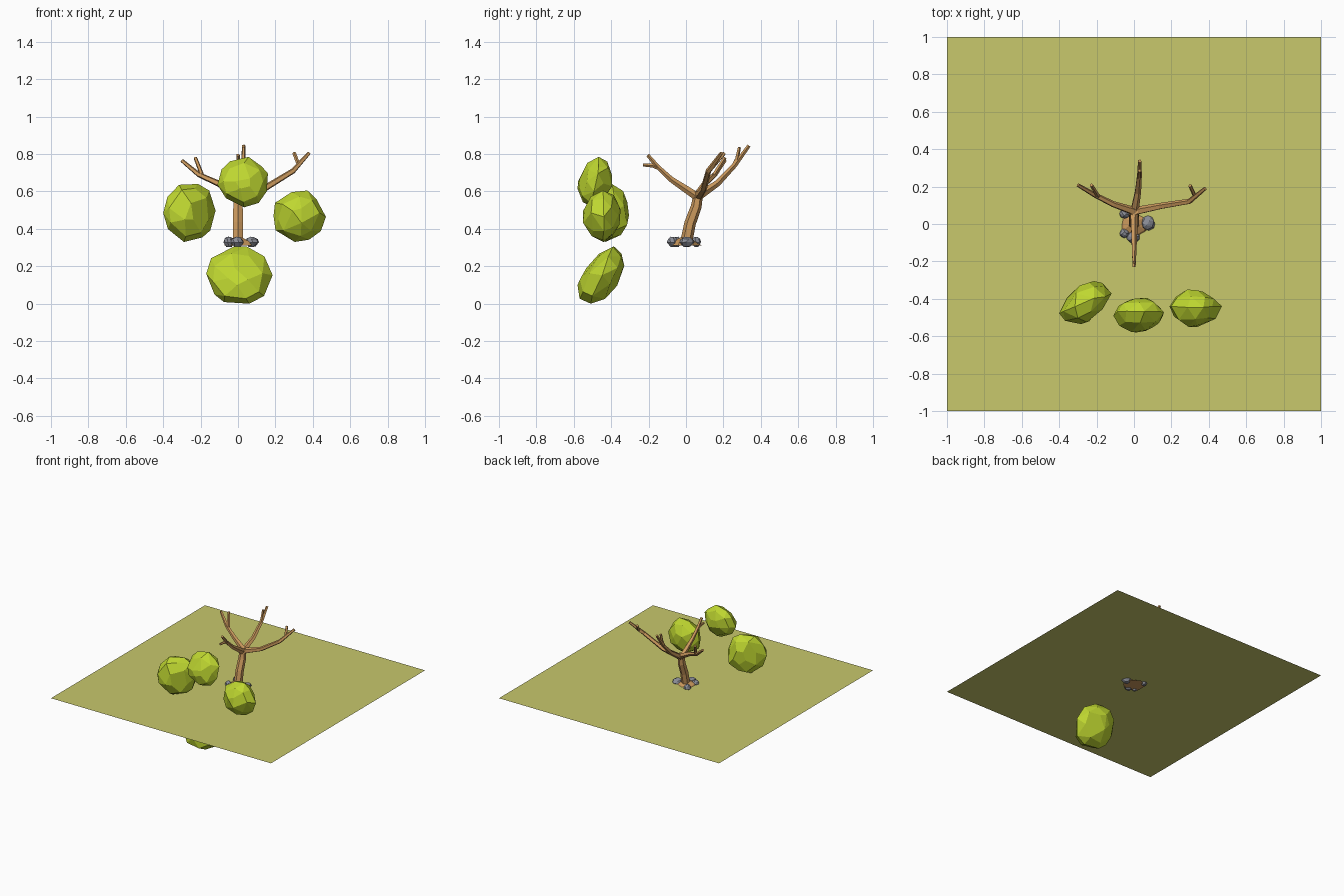
import bpy, bmesh, math, random
from mathutils import Vector

if "Cube" in bpy.data.objects:
    bpy.data.objects.remove(bpy.data.objects["Cube"])

random.seed(4)


def material(name, rgb):
    m = bpy.data.materials.new(name)
    m.diffuse_color = (*rgb, 1)
    m.use_nodes = True
    m.node_tree.nodes["Principled BSDF"].inputs["Base Color"].default_value = m.diffuse_color
    return m


LEAF = material("leaf", (0.52, 0.68, 0.03))
WOOD = material("wood", (0.60, 0.32, 0.11))
STONE = material("stone", (0.25, 0.26, 0.30))
GRASS = material("grass", (0.58, 0.58, 0.15))


def finish(bm, name, mat):
    bmesh.ops.recalc_face_normals(bm, faces=bm.faces)
    me = bpy.data.meshes.new(name)
    bm.to_mesh(me)
    bm.free()
    me.materials.append(mat)
    ob = bpy.data.objects.new(name, me)
    bpy.context.collection.objects.link(ob)
    return ob


def blob(name, lo, hi, mat, rings, axis=1, shear_z=0, shear_x=0, jitter=0.1):
    """Faceted hull of jittered rings, fitted exactly to a bounding box."""
    bm = bmesh.new()
    pts = []
    for h, r, n in rings:
        turn = random.random() * 6.28
        for i in range(n):
            a = turn + math.tau * i / n + random.uniform(-.15, .15)
            rr = r * random.uniform(1 - jitter, 1)
            d = h + random.uniform(-jitter, jitter)
            u, v = rr * math.cos(a), rr * math.sin(a)
            p = Vector((u, d, v)) if axis == 1 else Vector((u, v, d))
            p.y += shear_z * p.z + shear_x * p.x
            pts.append(p)
    mn = [min(p[k] for p in pts) for k in range(3)]
    mx = [max(p[k] for p in pts) for k in range(3)]
    for p in pts:
        bm.verts.new([lo[k] + (p[k] - mn[k]) / (mx[k] - mn[k]) * (hi[k] - lo[k])
                      for k in range(3)])
    res = bmesh.ops.convex_hull(bm, input=bm.verts)
    junk = [v for v in bm.verts if not v.link_faces]
    bmesh.ops.delete(bm, geom=junk, context='VERTS')
    bmesh.ops.dissolve_limit(bm, angle_limit=math.radians(12),
                             verts=bm.verts, edges=bm.edges)
    return finish(bm, name, mat)


def tube(bm, path, sides=5):
    """Tapered low-poly limb along (x, y, z, radius) points."""
    pts = [Vector(p[:3]) for p in path]
    loops = []
    for i, p in enumerate(pts):
        t = (pts[min(i + 1, len(pts) - 1)] - pts[max(i - 1, 0)]).normalized()
        ref = Vector((0, 1, 0)) if abs(t.y) < 0.8 else Vector((1, 0, 0))
        if i == 0:
            base = ref
        u = (base - t * base.dot(t)).normalized()
        base = u
        w = t.cross(u)
        loops.append([bm.verts.new(p + path[i][3] * (u * math.cos(math.tau * k / sides)
                                                     + w * math.sin(math.tau * k / sides)))
                      for k in range(sides)])
    for a, b in zip(loops, loops[1:]):
        for k in range(sides):
            j = (k + 1) % sides
            bm.faces.new((a[k], a[j], b[j], b[k]))
    bm.faces.new(loops[0][::-1])
    bm.faces.new(loops[-1])


# ground sheet
bm = bmesh.new()
bm.faces.new([bm.verts.new((x, y, 0.325)) for x, y in ((-1, -1), (1, -1), (1, 1), (-1, 1))])
finish(bm, "ground_sheet", GRASS)

# trunk with flared foot
bm = bmesh.new()
tube(bm, [(0, 0, .312, .085), (0, 0, .33, .065), (0, .005, .348, .032), (0, .022, .43, .031),
          (0, .055, .52, .029), (0, .068, .60, .024)], 6)
finish(bm, "trunk", WOOD)

# forked branches: main limb, then twig
branches = {
    "front_branch": ([(0, .07, .565, .024), (0, -.08, .665, .016), (0, -.15, .73, .013),
                      (0, -.205, .795, .010)],
                     [(0, -.14, .722, .012), (0, -.175, .738, .011), (0, -.23, .742, .009)]),
    "back_branch": ([(0, .06, .57, .024), (.02, .17, .645, .018), (.028, .26, .74, .014),
                     (.03, .337, .845, .010)],
                    [(.027, .25, .73, .012), (.028, .272, .775, .011), (.03, .285, .837, .009)]),
    "left_branch": ([(.01, .065, .58, .024), (-.11, .105, .645, .017), (-.21, .155, .69, .014),
                     (-.30, .208, .765, .010)],
                    [(-.19, .145, .68, .012), (-.205, .17, .72, .011), (-.228, .208, .78, .010)]),
    "right_branch": ([(-.01, .065, .57, .024), (.14, .095, .615, .018), (.295, .12, .71, .015),
                      (.38, .19, .805, .010)],
                     [(.29, .118, .705, .013), (.325, .15, .74, .011), (.30, .205, .805, .010)]),
}
for name, limbs in branches.items():
    bm = bmesh.new()
    for limb in limbs:
        tube(bm, limb)
    finish(bm, name, WOOD)

# leaf clumps
CLUMP = [(-1, .3, 5), (-.6, .78, 8), (0, 1, 10), (.6, .8, 8), (1, .35, 5)]
blob("left_leaf_clump", (-.40, -.535, .33), (-.12, -.305, .64), LEAF, CLUMP, shear_x=.5)
blob("right_leaf_clump", (.19, -.55, .33), (.47, -.35, .605), LEAF, CLUMP)
blob("top_leaf_clump", (-.11, -.58, .515), (.16, -.395, .785), LEAF, CLUMP, shear_z=.25)
blob("lower_leaf_clump", (-.17, -.58, 0), (.185, -.33, .305), LEAF, CLUMP, shear_z=.65)

# stones round the foot: x, y, radius x, radius y
PEBBLE = [(-1, .5, 5), (-.1, 1, 8), (.6, .8, 7), (1, .4, 4)]
for i, (x, y, rx, ry) in enumerate([(.075, .005, .037, .04), (-.05, .055, .028, .026),
                                    (-.05, -.05, .027, .025), (-.005, -.07, .035, .033)]):
    blob(f"stone_{i + 1}", (x - rx, y - ry, .302), (x + rx, y + ry, .358), STONE, PEBBLE, axis=2)
